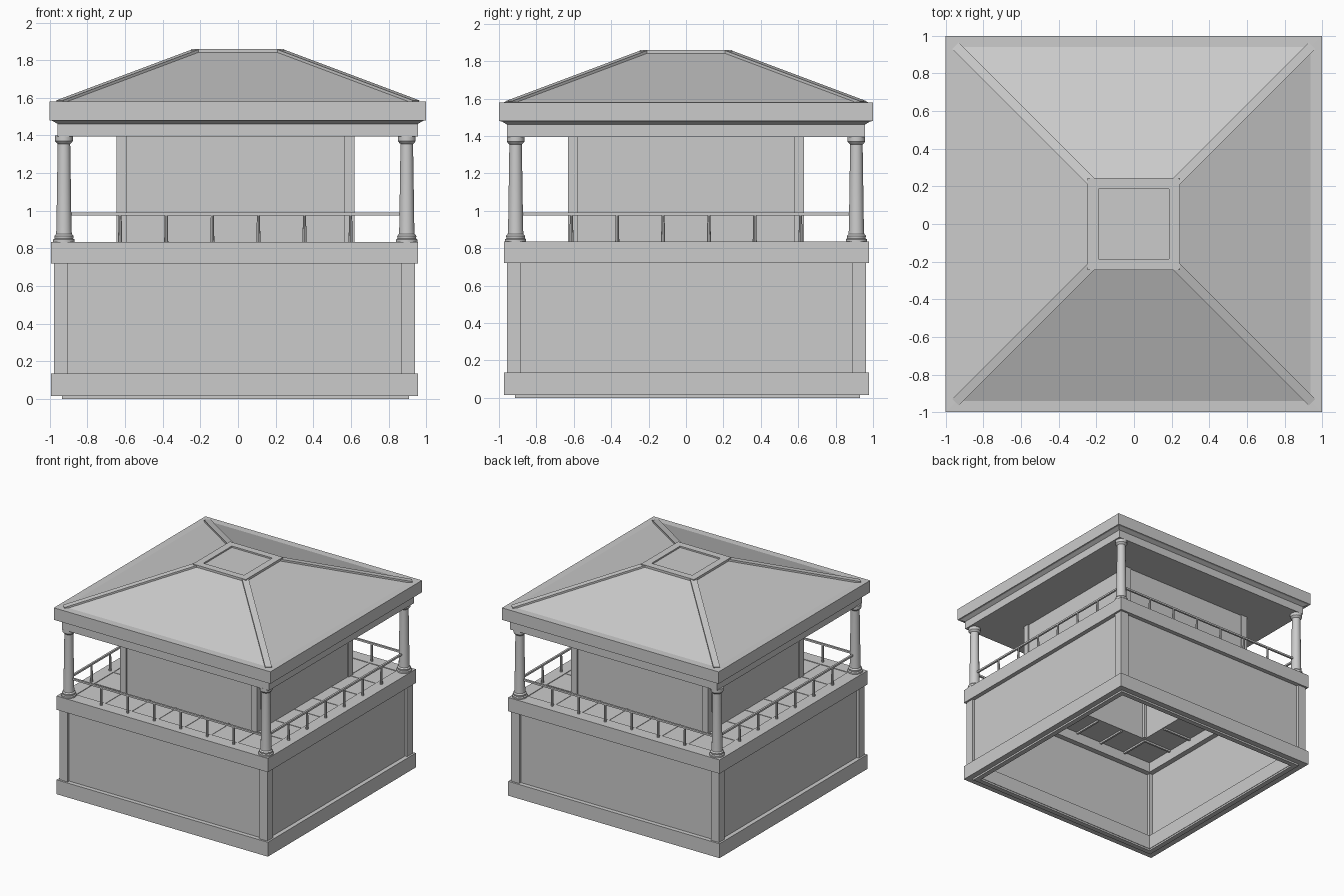
import bpy, bmesh, math
from mathutils import Vector, Matrix

default = bpy.data.objects.get("Cube")
if default:
    bpy.data.objects.remove(default, do_unlink=True)

grey = bpy.data.materials.new("stone_grey")
grey.use_nodes = True
colour = (0.6, 0.6, 0.6, 1)
grey.diffuse_color = colour
grey.node_tree.nodes["Principled BSDF"].inputs["Base Color"].default_value = colour

BODY = Vector((-0.019, 0.003, 0))    # lower storey centre
UPPER = Vector((-0.014, 0, 0))       # gallery and room centre
ROOF = Vector((-0.001, 0, 0))
QUARTERS = [k * math.pi / 2 for k in range(4)]


def finish(name, bm, centre):
    bmesh.ops.recalc_face_normals(bm, faces=bm.faces)
    mesh = bpy.data.meshes.new(name)
    bm.to_mesh(mesh)
    bm.free()
    mesh.materials.append(grey)
    obj = bpy.data.objects.new(name, mesh)
    obj.location = centre
    bpy.context.collection.objects.link(obj)
    return obj


def sweep(name, centre, profile, closed=False, sides=4):
    """Turn a (half width, height) profile around a square or round plan."""
    bm = bmesh.new()
    turn = math.pi / sides
    loops = []
    for half, z in profile:
        r = half / math.cos(turn) if sides == 4 else half
        loops.append([bm.verts.new((r * math.cos(turn * (2 * i + 1)),
                                    r * math.sin(turn * (2 * i + 1)), z))
                      for i in range(sides)])
    pairs = list(zip(loops, loops[1:]))
    if closed:
        pairs.append((loops[-1], loops[0]))
    else:
        bm.faces.new(loops[0])
        bm.faces.new(loops[-1])
    for a, b in pairs:
        for i in range(sides):
            j = (i + 1) % sides
            bm.faces.new((a[i], a[j], b[j], b[i]))
    return finish(name, bm, centre)


def ring(name, centre, outer, inner, z0, z1):
    return sweep(name, centre, [(outer, z0), (outer, z1), (inner, z1), (inner, z0)], True)


def add_box(bm, lo, hi, turn=0):
    lo, hi = Vector(lo), Vector(hi)
    size = hi - lo
    bmesh.ops.create_cube(bm, size=1, matrix=Matrix.Rotation(turn, 4, "Z")
                          @ Matrix.Translation((lo + hi) / 2)
                          @ Matrix.Diagonal((*size, 1)))


def corner_posts(name, centre, outer, width, z0, z1):
    bm = bmesh.new()
    for turn in QUARTERS:
        add_box(bm, (outer - width, outer - width, z0), (outer, outer, z1), turn)
    return finish(name, bm, centre)


# Lower storey, open underneath
ring("base_plate", BODY + Vector((0.006, 0.006, 0)), 0.922, 0.88, 0, 0.02)
ring("plinth", BODY, 0.976, 0.87, 0.015, 0.135)
ring("lower_walls", BODY, 0.94, 0.915, 0.12, 0.74)
corner_posts("lower_pilasters", BODY, 0.96, 0.075, 0.13, 0.73)
ring("upper_band", BODY, 0.976, 0.87, 0.72, 0.835)

# Gallery floor with thin joists
ring("gallery_floor", UPPER, 0.9, 0.6, 0.805, 0.83)
POSTS = [(i - 2.5) * 0.245 for i in range(6)]
bm = bmesh.new()
for turn in QUARTERS:
    for x in POSTS:
        add_box(bm, (x - 0.008, -0.89, 0.79), (x + 0.008, -0.61, 0.833), turn)
finish("floor_joists", bm, UPPER)

# Upper room
ring("room_walls", UPPER, 0.622, 0.6, 0.805, 1.41)
corner_posts("room_pilasters", UPPER, 0.632, 0.055, 0.805, 1.41)

# Railing
bm = bmesh.new()
for turn in QUARTERS:
    add_box(bm, (-0.89, -0.918, 0.975), (0.89, -0.902, 0.99), turn)
    for x in POSTS:
        bmesh.ops.create_cone(
            bm, cap_ends=True, segments=8, radius1=0.011, radius2=0.008, depth=0.15,
            matrix=Matrix.Rotation(turn, 4, "Z") @ Matrix.Translation((x, -0.91, 0.905)))
finish("railing", bm, UPPER)

# Corner columns
SHAFT = [(0.058, 0.83), (0.058, 0.847), (0.05, 0.853), (0.052, 0.866), (0.043, 0.876),
         (0.041, 0.9), (0.034, 1.355), (0.04, 1.36), (0.048, 1.37), (0.048, 1.4)]
for x, y, label in [(1, -1, "front_left"), (-1, -1, "front_right"),
                    (1, 1, "back_left"), (-1, 1, "back_right")]:
    column = sweep(label + "_column", UPPER + Vector((x, y, 0)) * 0.911, SHAFT, sides=16)
    bpy.ops.object.select_all(action="DESELECT")
    column.select_set(True)
    bpy.context.view_layer.objects.active = column
    bpy.ops.object.shade_smooth_by_angle(angle=math.radians(30))

# Roof: beam, overhanging fascia and hipped slopes
sweep("roof_beam", ROOF, [(0.957, 1.395), (0.957, 1.47)])
sweep("roof", ROOF, [(0.955, 1.46), (0.985, 1.478), (1.0, 1.48), (1.0, 1.58),
                     (0.94, 1.581), (0.235, 1.845)])
sweep("roof_cap", ROOF, [(0.245, 1.835), (0.245, 1.86), (0.187, 1.86), (0.187, 1.848)])

# Hip ridge bars
low, high = Vector((0.945, 0.945, 1.575)), Vector((0.22, 0.22, 1.847))
along = high - low
bm = bmesh.new()
for turn in QUARTERS:
    bmesh.ops.create_cube(bm, size=1, matrix=Matrix.Rotation(turn, 4, "Z")
                          @ Matrix.Translation((low + high) / 2)
                          @ along.to_track_quat("X", "Z").to_matrix().to_4x4()
                          @ Matrix.Diagonal((along.length, 0.05, 0.024, 1)))
finish("hip_ridges", bm, ROOF)
